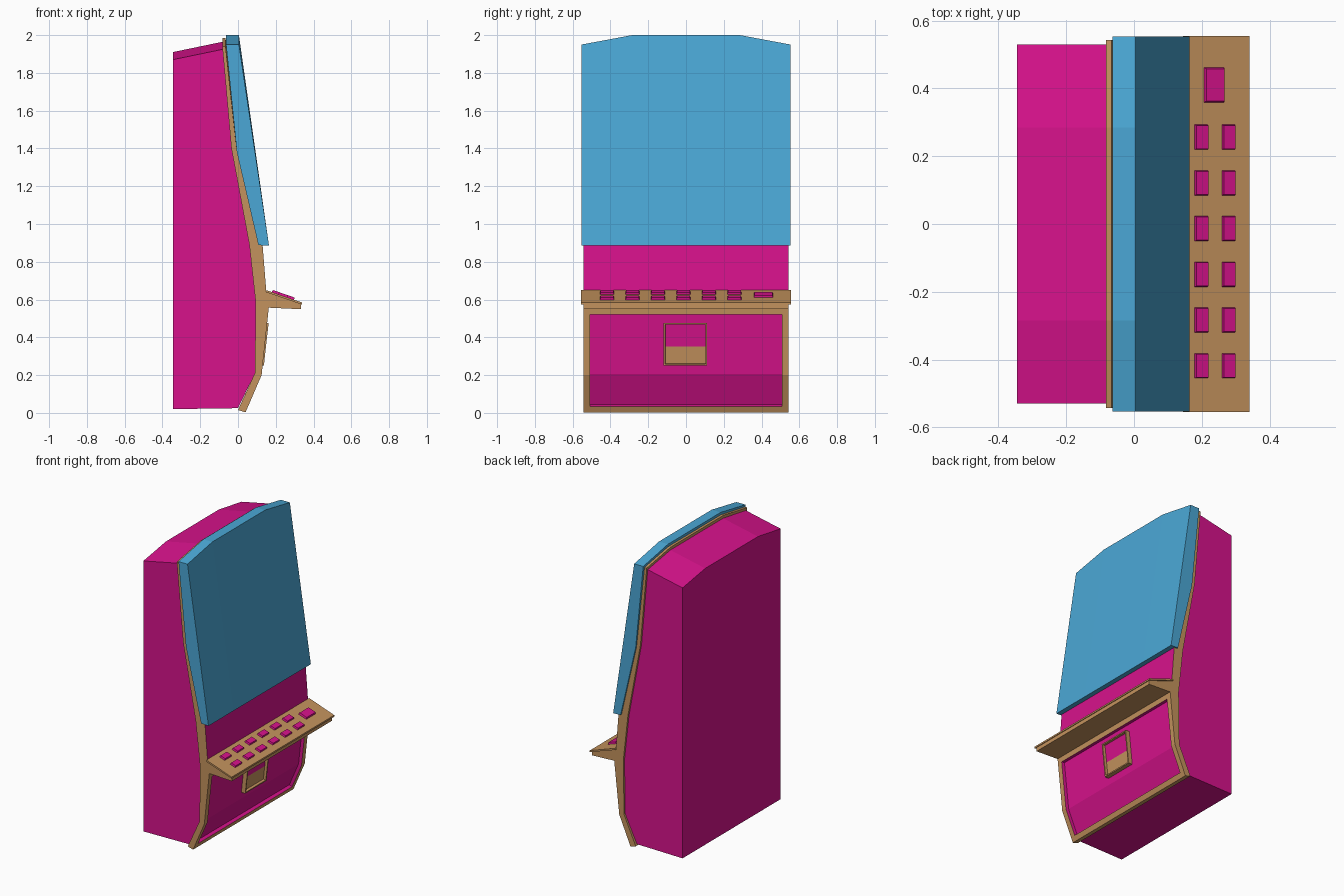
import bpy, bmesh, math
from mathutils import Matrix

if "Cube" in bpy.data.objects:
    bpy.data.objects.remove(bpy.data.objects["Cube"])


def material(name, rgb):
    m = bpy.data.materials.new(name)
    m.diffuse_color = (*rgb, 1)
    m.use_nodes = True
    m.node_tree.nodes["Principled BSDF"].inputs["Base Color"].default_value = m.diffuse_color
    return m


MAGENTA = material("magenta", (0.68, 0.006, 0.26))
TAN = material("tan", (0.55, 0.29, 0.11))
BLUE = material("blue", (0.07, 0.39, 0.67))


def loft(profile, ys):
    """Sweep an x/z profile across y; a third value lifts a point in the inner columns."""
    bm = bmesh.new()
    cols = []
    for j, y in enumerate(ys):
        inner = 0 < j < len(ys) - 1
        cols.append([bm.verts.new((p[0], y, p[1] + (p[2] if inner and len(p) > 2 else 0)))
                     for p in profile])
    n = len(profile)
    segs = {i: [] for i in range(n)}
    for a, b in zip(cols, cols[1:]):
        for i in range(n):
            k = (i + 1) % n
            segs[i].append(bm.faces.new((a[i], a[k], b[k], b[i])))
    bm.faces.new(cols[0])
    bm.faces.new(cols[-1])
    bmesh.ops.recalc_face_normals(bm, faces=bm.faces[:])
    return bm, segs


def recess(bm, faces, border, depth):
    """Inset a face region, then push it inward; returns the recess walls."""
    bmesh.ops.inset_region(bm, faces=faces, thickness=border, depth=0,
                           use_even_offset=True, use_boundary=True)
    return bmesh.ops.inset_region(bm, faces=faces, thickness=0.001, depth=-depth,
                                  use_even_offset=True, use_boundary=True)["faces"]


def finish(bm, name, *mats):
    me = bpy.data.meshes.new(name)
    bm.to_mesh(me)
    bm.free()
    for m in mats:
        me.materials.append(m)
    ob = bpy.data.objects.new(name, me)
    bpy.context.collection.objects.link(ob)
    return ob


def columns(w):
    return [-w, -0.285, 0.285, w]


# Cabinet body
bm, _ = loft([(-0.345, 0.02), (0.0, 0.025), (0.09, 0.21), (0.095, 0.58), (0.062, 0.89),
              (-0.03, 1.4), (-0.08, 1.925, 0.04), (-0.345, 1.87, 0.04)], columns(0.53))
finish(bm, "cabinet_body", MAGENTA)

# Front frame with shelf bracket, recessed lower panel and upper coloured strip
bm, segs = loft([(0.0, 0.015), (0.04, 0.003), (0.125, 0.2), (0.163, 0.557),
                 (0.333, 0.549), (0.333, 0.575), (0.15, 0.64), (0.13, 0.89),
                 (0.11, 0.89), (-0.006, 1.38), (-0.066, 1.94, 0.045),
                 (-0.083, 1.94, 0.045), (-0.035, 1.4), (0.06, 0.89),
                 (0.094, 0.58), (0.089, 0.21)], columns(0.543))
lower = segs[1] + segs[2]
for f in lower + segs[6] + recess(bm, lower, 0.035, 0.022):
    f.material_index = 1
for f in bm.faces:
    # the flat border around the recess stays tan
    if f.material_index and f not in lower and f not in segs[6] and f.calc_area() > 0.03:
        f.material_index = 0
finish(bm, "front_frame", TAN, MAGENTA)

# Blue display screen
bm, _ = loft([(0.108, 0.888), (0.164, 0.886), (0.005, 1.95, 0.05),
              (-0.063, 1.95, 0.05), (-0.006, 1.38)], columns(0.553))
finish(bm, "display_screen", BLUE)

# Sloping control shelf
bm, _ = loft([(0.145, 0.640), (0.34, 0.573), (0.34, 0.584), (0.15, 0.65)], [-0.555, 0.555])
finish(bm, "control_shelf", TAN)

# Return tray with an open upper half
bm, segs = loft([(0.10, 0.25), (0.137, 0.25), (0.148, 0.35), (0.162, 0.475), (0.11, 0.475)],
                [-0.118, 0.112])
recess(bm, segs[1] + segs[2], 0.008, 0.018)
for f in segs[2]:
    f.material_index = 1
finish(bm, "return_tray", TAN, MAGENTA)

# Selection buttons, tapered and tilted to the shelf
SLOPE = math.atan2(0.066, 0.19)


def button(name, x, y, sx, sy):
    bm = bmesh.new()
    bmesh.ops.create_cube(bm, size=1, matrix=Matrix.Diagonal((sx, sy, 0.018, 1)))
    for v in bm.verts:
        if v.co.z > 0:
            v.co.x *= 0.85
            v.co.y *= 0.9
    z = 0.65 - (x - 0.15) * math.tan(SLOPE) + 0.003
    bm.transform(Matrix.Translation((x, y, z)) @ Matrix.Rotation(SLOPE, 4, 'Y'))
    finish(bm, name, MAGENTA)


for row, x in enumerate((0.199, 0.279)):
    for i in range(6):
        button(f"button_{row + 1}_{i + 1}", x, 0.256 - 0.1348 * i, 0.043, 0.076)
button("large_button", 0.237, 0.41, 0.066, 0.106)
